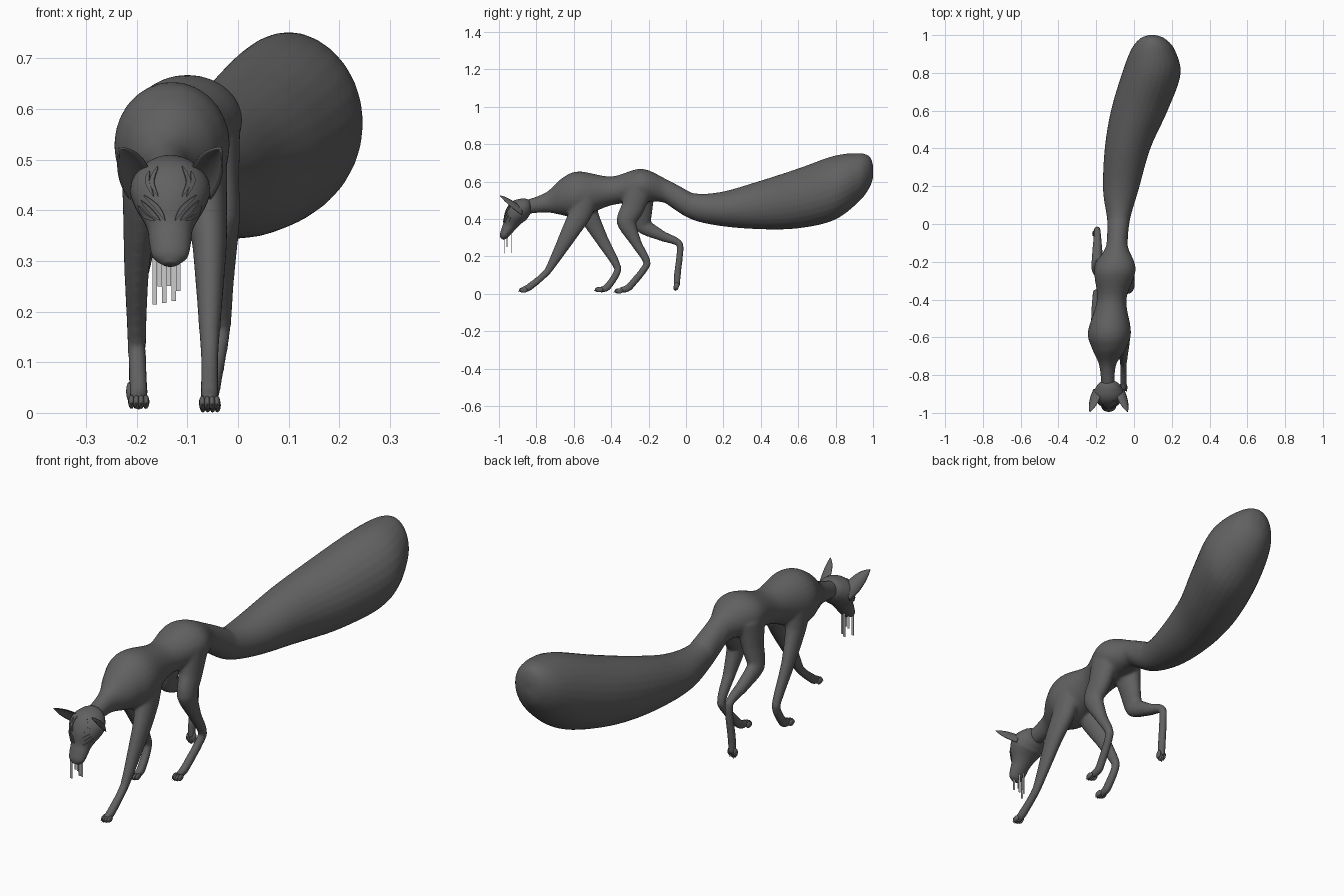
import bpy, bmesh, math, random
from mathutils import Vector, Matrix
from mathutils.bvhtree import BVHTree

if "Cube" in bpy.data.objects:
    bpy.data.objects.remove(bpy.data.objects["Cube"])

HEAD_X = -0.134
FUR = bpy.data.materials.new("dark_grey")
FUR.diffuse_color = (.12, .12, .12, 1)
FUR.use_nodes = True
FUR.node_tree.nodes["Principled BSDF"].inputs["Base Color"].default_value = FUR.diffuse_color


def spline(pts, steps=6, ease=1.0):
    """Catmull-Rom through tuples of any length; ease 0 gives straight runs."""
    pts = [Vector(p) for p in pts]
    out = []
    for i in range(len(pts) - 1):
        a, b, c, d = pts[max(i - 1, 0)], pts[i], pts[i + 1], pts[min(i + 2, len(pts) - 1)]
        for s in range(steps):
            t = s / steps
            curve = 0.5 * (2 * b + (c - a) * t + (2 * a - 5 * b + 4 * c - d) * t ** 2
                           + (3 * b - a - 3 * c + d) * t ** 3)
            out.append(b.lerp(c, t).lerp(curve, ease))
    return out + [pts[-1]]


def loft(bm, pts, flat=False, n=28, ease=1.0):
    """Oval tube through (x, y, z, half width, half depth) sections."""
    secs = spline(pts, ease=ease)
    rings = []
    for i, s in enumerate(secs):
        p = Vector(s[:3])
        t = Vector(secs[min(i + 1, len(secs) - 1)][:3]) - Vector(secs[max(i - 1, 0)][:3])
        t = Vector((0, 1, 0)) if flat else t.normalized()
        side = (Vector((1, 0, 0)) - t * t.x).normalized()
        up = side.cross(t)
        rx, rz = max(s[3], .002), max(s[4], .002)
        rings.append([bm.verts.new(p + side * rx * math.cos(a) + up * rz * math.sin(a))
                      for a in (2 * math.pi * k / n for k in range(n))])
    for r0, r1 in zip(rings, rings[1:]):
        for k in range(n):
            bm.faces.new((r0[k], r0[(k + 1) % n], r1[(k + 1) % n], r1[k]))
    bm.faces.new(rings[0])
    bm.faces.new(rings[-1])


def finish(name, bm, smooth=True, mat=FUR):
    bmesh.ops.recalc_face_normals(bm, faces=bm.faces[:])
    for f in bm.faces:
        f.smooth = smooth
    me = bpy.data.meshes.new(name)
    bm.to_mesh(me)
    if mat:
        me.materials.append(mat)
    ob = bpy.data.objects.new(name, me)
    bpy.context.collection.objects.link(ob)
    return ob


def solidify(ob, thickness):
    m = ob.modifiers.new("thickness", 'SOLIDIFY')
    m.thickness, m.offset = thickness, 0


# Neck and torso
body = bmesh.new()
loft(body, [
    (-.137, -.87, .46, .035, .036), (-.14, -.75, .488, .044, .053), (-.132, -.66, .52, .09, .1),
    (-.13, -.57, .53, .114, .124), (-.118, -.4, .55, .078, .077), (-.1, -.24, .578, .109, .09),
    (-.09, -.11, .55, .056, .065), (-.082, .02, .475, .06, .07)], flat=True)

# Bushy tail
loft(body, [
    (-.09, -.11, .55, .056, .065), (-.082, .02, .472, .06, .07), (-.07, .18, .453, .094, .09),
    (-.034, .4, .475, .121, .13), (.028, .6, .51, .15, .16), (.09, .79, .565, .156, .172),
    (.1, .92, .62, .117, .132), (.098, .98, .65, .068, .085), (.096, 1.0, .655, .02, .035)], flat=True)


# Legs, merged into the body: (y, z, radius) from shoulder or hip to toes
def leg(x0, x1, x2, pts):
    secs = []
    for i, (y, z, r) in enumerate(pts):
        x = x2 if i > len(pts) - 3 else x0 + (x1 - x0) * min(1, i / 2)
        secs.append((x, y, z, r, r * (1.4 if i < 3 else 1.08)))
    loft(body, secs, ease=.5)


leg(-.075, -.056, -.056, [(-.54, .53, .055), (-.565, .43, .044), (-.62, .33, .034),
                          (-.74, .12, .018), (-.84, .034, .018), (-.875, .021, .015)])
leg(-.18, -.2, -.196, [(-.55, .53, .055), (-.52, .42, .038), (-.45, .29, .025),
                       (-.363, .133, .018), (-.42, .035, .018), (-.46, .021, .015)])
leg(-.05, -.033, -.055, [(-.25, .57, .055), (-.285, .46, .044), (-.32, .385, .037),
                         (-.265, .27, .026), (-.207, .16, .018), (-.305, .034, .018), (-.35, .02, .015)])
leg(-.155, -.194, -.2, [(-.24, .56, .055), (-.235, .45, .04), (-.23, .365, .032),
                        (-.13, .31, .026), (-.032, .265, .017), (-.046, .1, .017), (-.048, .04, .015)])
ob = finish("body_legs_and_tail", body)
m = ob.modifiers.new("merge", 'REMESH')
m.mode, m.voxel_size, m.use_smooth_shade = 'VOXEL', .007, True
m = ob.modifiers.new("soften", 'SMOOTH')
m.factor, m.iterations = .5, 5


# Toes and claws
def paw(name, pos, pitch=0):
    bm = bmesh.new()
    base = Matrix.Translation(pos) @ Matrix.Rotation(pitch, 4, 'X')
    for k in (-1.5, -.5, .5, 1.5):
        fwd = -.012 if abs(k) < 1 else -.006
        bmesh.ops.create_uvsphere(bm, u_segments=12, v_segments=8, radius=1, matrix=base
                                  @ Matrix.Translation((k * .0095, fwd, 0))
                                  @ Matrix.Diagonal((.0068, .02, .014, 1)))
        bmesh.ops.create_cone(bm, segments=6, radius1=.003, radius2=.0003, depth=.016, cap_ends=True,
                              matrix=base @ Matrix.Translation((k * .0095, fwd - .019, -.004))
                              @ Matrix.Rotation(math.radians(115), 4, 'X'))
    finish(name, bm)


paw("front_paw_right", (-.056, -.86, .02))
paw("front_paw_left", (-.196, -.456, .022))
paw("hind_paw_right", (-.055, -.35, .015))
paw("hind_paw_left", (-.2, -.05, .048), math.radians(75))

# Bowed head with blunt muzzle: (y, z, half width, half depth)
head = bmesh.new()
loft(head, [(HEAD_X, *s) for s in (
    (-.825, .472, .012, .012), (-.84, .47, .046, .038), (-.865, .46, .067, .053),
    (-.895, .441, .079, .062), (-.92, .41, .07, .055), (-.942, .366, .046, .038),
    (-.96, .335, .041, .03), (-.975, .308, .034, .022), (-.983, .293, .014, .01))])
finish("head", head)
tree = BVHTree.FromBMesh(head)

# Cupped pointed ears
for side, name in ((-1, "ear_left"), (1, "ear_right")):
    bm = bmesh.new()
    base, tip = Vector((-.058, -.885, .445)), Vector((-.1, -.995, .523))
    axis = tip - base
    w = Vector((.045, -.018, .05)).normalized()
    nrm = axis.cross(w).normalized()
    rows = []
    for i in range(11):
        u = i / 10
        half = .038 * (1 - u ** 2.2) * (.85 + .35 * u) + .0008
        row = []
        for j in range(9):
            v = j / 4 - 1
            p = base + axis * u + w * half * v + nrm * half * .4 * (1 - v * v)
            row.append(bm.verts.new((HEAD_X - side * p.x, p.y, p.z)))
        rows.append(row)
    for a, b in zip(rows, rows[1:]):
        for j in range(8):
            bm.faces.new((a[j], a[j + 1], b[j + 1], b[j]))
    solidify(finish(name, bm), .004)

# Flame-like markings fanned over brow and cheek, laid on the face
marks = []
for k in range(3):
    marks.append([(.01 + .01 * k, .38), (.025 + .012 * k, .405 - .008 * k), (.052 + .005 * k, .43 - .011 * k)])
for k in range(2):
    marks.append([(.024 + .017 * k, .487 - .01 * k), (.036 + .009 * k, .457), (.024 + .009 * k, .428)])
bm = bmesh.new()
for side in (-1, 1):
    for mark in marks:
        line = spline(mark, 5)
        prev = None
        for i, p in enumerate(line):
            d = (line[min(i + 1, len(line) - 1)] - line[max(i - 1, 0)]).normalized()
            off = Vector((-d.y, d.x)) * (.0003 + .004 * math.sin(math.pi * i / (len(line) - 1)))
            pair = []
            for q in (p + off, p - off):
                hit = tree.ray_cast(Vector((HEAD_X + side * q.x, -2, q.y)), Vector((0, 1, 0)))[0]
                y = hit.y if hit else -.9
                pair.append(bm.verts.new((HEAD_X + side * q.x, y - .002, q.y)))
            if prev:
                bm.faces.new((prev[0], prev[1], pair[1], pair[0]))
            prev = pair
solidify(finish("face_markings", bm, False), .003)

# Thin strands of uneven length hanging from the mouth
random.seed(3)
bm = bmesh.new()
top = .325
for i in range(6):
    low = (.22 if i % 2 == 0 else .25) + random.uniform(-.01, .008)
    y = -.97 + .035 * ((i * 2) % 5) / 4
    bmesh.ops.create_cube(bm, size=1, matrix=Matrix.Translation((-.164 + .0092 * i, y, (low + top) / 2))
                          @ Matrix.Diagonal((.009, .002, top - low, 1)))
finish("mouth_strands", bm, False, None)
